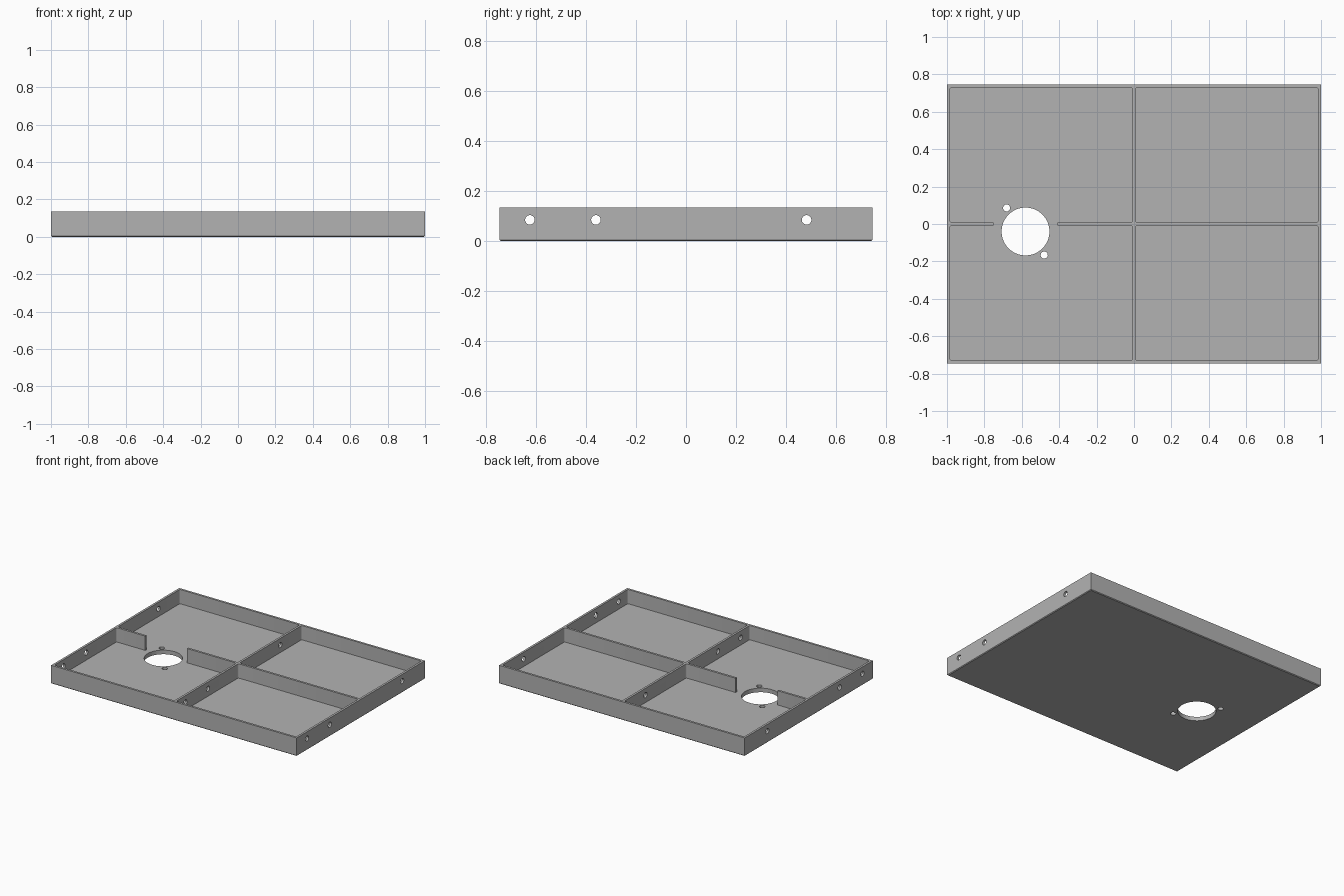
import bpy
import bmesh
from mathutils import Matrix, Vector

cube = bpy.data.objects.get("Cube")
if cube:
    bpy.data.objects.remove(cube, do_unlink=True)

W, D, H = 1.0, 0.745, 0.135      # half width, half depth, height
WALL, FLOOR = 0.016, 0.03

grey = bpy.data.materials.new("plain grey")
grey.use_nodes = True
grey.diffuse_color = (0.45, 0.45, 0.45, 1)
grey.node_tree.nodes["Principled BSDF"].inputs["Base Color"].default_value = (0.45, 0.45, 0.45, 1)


def finish(bm, name):
    mesh = bpy.data.meshes.new(name)
    bm.to_mesh(mesh)
    bm.free()
    obj = bpy.data.objects.new(name, mesh)
    bpy.context.collection.objects.link(obj)
    mesh.materials.append(grey)
    return obj


def box(name, lo, hi, bevel=0, choose=None, segments=1):
    """Box between two corners, with chosen edges bevelled."""
    lo, hi = Vector(lo), Vector(hi)
    bm = bmesh.new()
    bmesh.ops.create_cube(bm, size=1)
    for v in bm.verts:
        v.co = (lo + hi) / 2 + v.co * (hi - lo)
    if choose:
        bmesh.ops.bevel(bm, geom=[e for e in bm.edges if choose(e)], offset=bevel,
                        segments=segments, profile=0.5, affect='EDGES')
    return finish(bm, name)


def rod(name, radius, length, centre, axis, sides=32):
    """Cylinder along x or z."""
    bm = bmesh.new()
    turn = Matrix.Rotation(1.5707963, 4, 'Y') if axis == 'X' else Matrix()
    bmesh.ops.create_cone(bm, cap_ends=True, segments=sides, radius1=radius, radius2=radius,
                          depth=length, matrix=Matrix.Translation(centre) @ turn)
    return finish(bm, name)


def upright(e):
    return abs(e.verts[0].co.z - e.verts[1].co.z) > 0.01


def bottom(e):
    return all(v.co.z < 0.01 for v in e.verts)


# Solid block with a chamfered lower rim
tray = box("tray", (-W, -D, 0), (W, D, H), 0.005, bottom)
cutters = []

# Four pockets leave the outer walls and the crossed dividers
for sx in (-1, 1):
    for sy in (-1, 1):
        xs = sorted((sx * WALL / 2, sx * (W - WALL)))
        ys = sorted((sy * WALL / 2, sy * (D - WALL)))
        cutters.append(box("pocket_cutter", (xs[0], ys[0], FLOOR), (xs[1], ys[1], H + 0.1),
                           0.01, upright, 3))

# Gap in the left-hand divider over the round opening
cutters.append(box("gap_cutter", (-0.75, -0.05, FLOOR), (-0.41, 0.05, H + 0.1)))

# Round opening and its two screw holes
cutters.append(rod("opening_cutter", 0.128, 0.2, (-0.58, -0.04, 0), 'Z', 64))
for x, y in ((-0.681, 0.086), (-0.48, -0.166)):
    cutters.append(rod("screw_hole_cutter", 0.019, 0.2, (x, y, 0), 'Z'))

# Cable holes through the side walls and the middle divider
for y in (-0.624, -0.36, 0.482):
    cutters.append(rod("cable_hole_cutter", 0.019, 2.4, (0, y, 0.085), 'X'))

for c in cutters:
    c.hide_render = True
    mod = tray.modifiers.new(c.name, 'BOOLEAN')
    mod.operation = 'DIFFERENCE'
    mod.solver = 'EXACT'
    mod.object = c

# Bake the cuts, then drop the cutters
bpy.context.view_layer.update()
baked = bpy.data.meshes.new_from_object(tray.evaluated_get(bpy.context.evaluated_depsgraph_get()))
tray.modifiers.clear()
tray.data = baked
for c in cutters:
    bpy.data.objects.remove(c, do_unlink=True)

# Keep one material and smooth only the round cuts
for p in tray.data.polygons:
    p.material_index = 0
bpy.ops.object.select_all(action='DESELECT')
tray.select_set(True)
bpy.context.view_layer.objects.active = tray
bpy.ops.object.shade_smooth_by_angle(angle=0.6)
